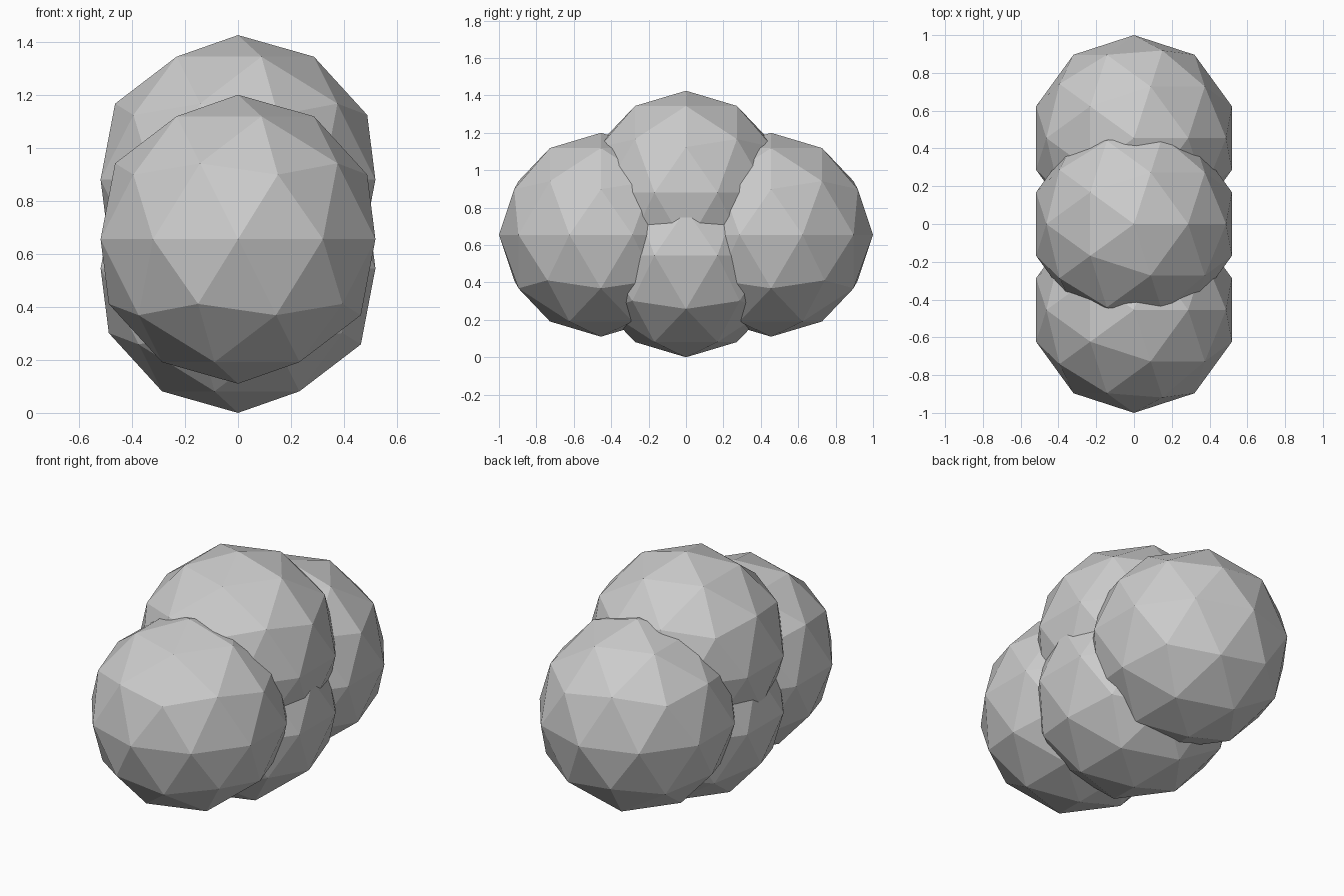
import bpy

if "Cube" in bpy.data.objects:
    bpy.data.objects.remove(bpy.data.objects["Cube"])

RADIUS = 0.545


def ball(name, y, z):
    # flat-shaded low-poly sphere (80 faces)
    bpy.ops.mesh.primitive_ico_sphere_add(subdivisions=2, radius=RADIUS, location=(0, y, z))
    obj = bpy.context.object
    obj.name = name
    obj.data.name = name
    return obj


# upper and lower middle lobes
ball("upper_lobe", 0, 0.88)
ball("lower_lobe", 0, RADIUS)

# front and back lobes
for name, side in (("front_lobe", -1), ("back_lobe", 1)):
    ball(name, side * (1 - RADIUS), 0.655)
